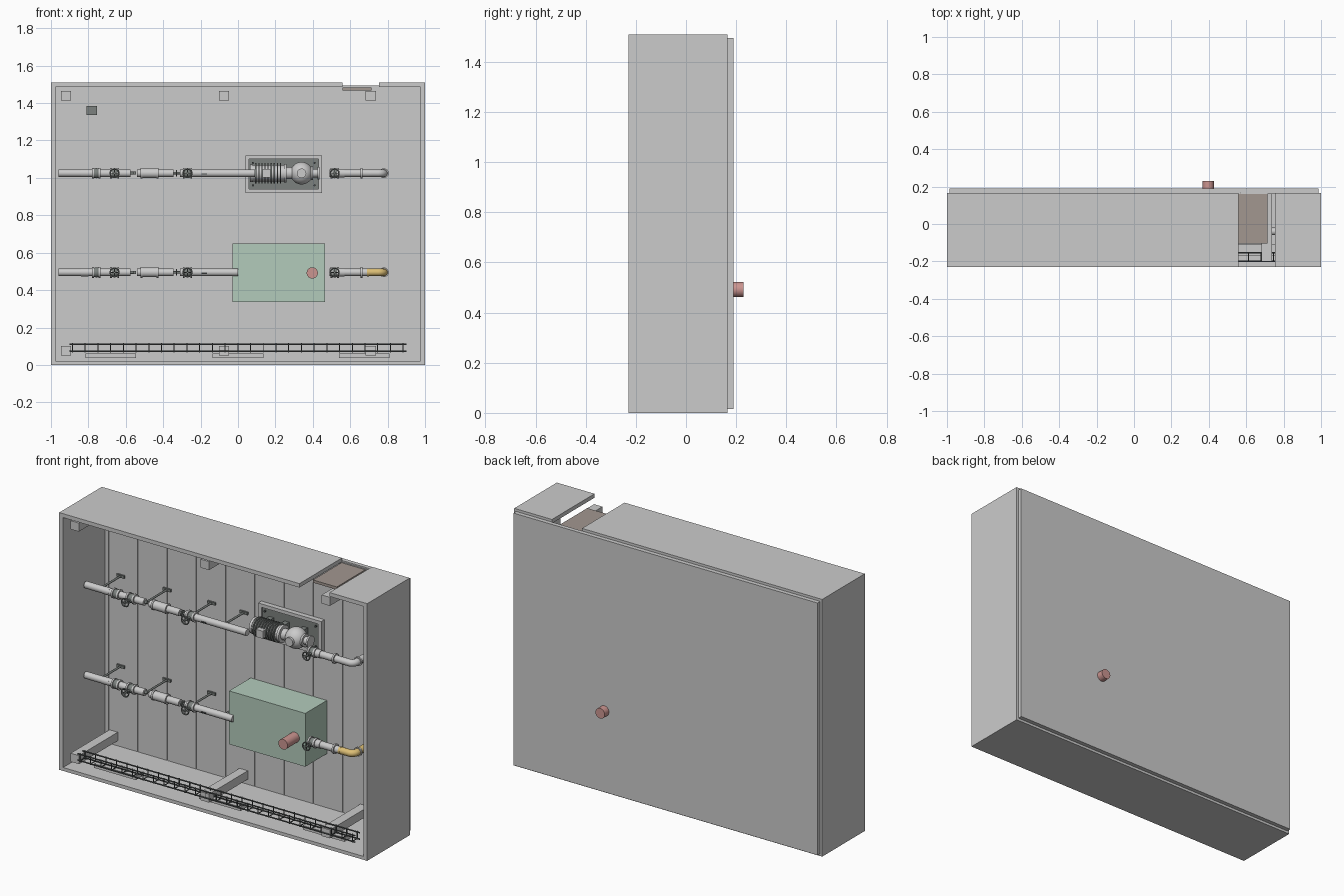
import bpy, bmesh, math
from mathutils import Vector, Matrix

if "Cube" in bpy.data.objects:
    bpy.data.objects.remove(bpy.data.objects["Cube"])

MATS = {}
COLORS = {"green": (0.45, 0.60, 0.50, 1), "pink": (0.60, 0.30, 0.28, 1), "amber": (0.72, 0.52, 0.18, 1),
          "brown": (0.36, 0.31, 0.28, 1), "dark": (0.20, 0.22, 0.21, 1), "black": (0.08, 0.09, 0.09, 1)}


def part(name, shapes, color=None, smooth=True):
    """One object from a list of functions that each add a shape to a bmesh."""
    bm = bmesh.new()
    for add in shapes:
        add(bm)
    me = bpy.data.meshes.new(name)
    bm.to_mesh(me)
    bm.free()
    ob = bpy.data.objects.new(name, me)
    bpy.context.collection.objects.link(ob)
    if color:
        if color not in MATS:
            MATS[color] = bpy.data.materials.new(color)
            MATS[color].diffuse_color = COLORS[color]
        me.materials.append(MATS[color])
    if smooth:
        bpy.ops.object.select_all(action='DESELECT')
        ob.select_set(True)
        bpy.context.view_layer.objects.active = ob
        bpy.ops.object.shade_smooth_by_angle(angle=math.radians(35))
    return ob


def box(x0, x1, y0, y1, z0, z1):
    m = Matrix.Translation(((x0 + x1) / 2, (y0 + y1) / 2, (z0 + z1) / 2)) @ Matrix.Diagonal((x1 - x0, y1 - y0, z1 - z0, 1))
    return lambda bm: bmesh.ops.create_cube(bm, size=1, matrix=m)


def rod(a, b, r, seg=24):
    a, b = Vector(a), Vector(b)
    d = b - a
    m = Matrix.Translation((a + b) / 2) @ d.to_track_quat('Z', 'Y').to_matrix().to_4x4()
    return lambda bm: bmesh.ops.create_cone(bm, cap_ends=True, segments=seg, radius1=r, radius2=r, depth=d.length, matrix=m)


def ball(c, r):
    return lambda bm: bmesh.ops.create_uvsphere(bm, u_segments=24, v_segments=16, radius=r, matrix=Matrix.Translation(c))


def ring(c, R, r, seg=24, sub=8):
    """Torus around the y axis."""
    def add(bm):
        v = [[bm.verts.new((c[0] + (R + r * math.cos(q)) * math.cos(p), c[1] + r * math.sin(q),
                            c[2] + (R + r * math.cos(q)) * math.sin(p)))
              for q in [2 * math.pi * j / sub for j in range(sub)]]
             for p in [2 * math.pi * i / seg for i in range(seg)]]
        for i in range(seg):
            for j in range(sub):
                k, l = (i + 1) % seg, (j + 1) % sub
                bm.faces.new((v[i][j], v[i][l], v[k][l], v[k][j]))
    return add


# Cabinet shell, open at the front, with a slot across the roof
Y0, Y1 = -0.23, 0.165
part("side_walls", [box(-1, -0.975, Y0, Y1, 0.015, 1.495), box(0.975, 1, Y0, Y1, 0.015, 1.495)], smooth=False)
part("floor_plate", [box(-1, 1, Y0, Y1, 0, 0.02)], smooth=False)
part("roof_plates", [box(-1, 0.56, Y0, Y1, 1.487, 1.51), box(0.755, 1, Y0, Y1, 1.487, 1.51)], smooth=False)
part("back_panel", [box(-0.987, 0.987, Y1, 0.19, 0.015, 1.495)], smooth=False)
part("back_planks", [box(max(-0.975, -1.14 + 0.19 * i), min(0.975, -1.14 + 0.19 * i + 0.186), 0.16, Y1, 0.02, 1.487)
                     for i in range(1, 12)] + [box(-0.975, -0.954, 0.16, Y1, 0.02, 1.487)], smooth=False)
part("roof_hatch", [box(0.56, 0.715, -0.105, Y1, 1.468, 1.484)], "brown", False)

# Cross beams at floor and ceiling
for name, z in (("floor_beams", 0.075), ("ceiling_beams", 1.44)):
    part(name, [box(x - 0.027, x + 0.027, -0.2, 0.16, z - 0.025, z + 0.025) for x in (-0.92, -0.075, 0.71)], smooth=False)

# Low floor lamps and small wall box
part("floor_strips", [box(x - 0.135, x + 0.135, -0.17, -0.11, 0.038, 0.062) for x in (-0.68, 0, 0.675)], smooth=False)
part("wall_box", [box(-0.81, -0.755, 0.1, 0.16, 1.335, 1.385)], "dark", False)

# Cable tray
rails = [rod((-0.9, y, z), (0.9, y, z), 0.004, 8) for y in (-0.2, -0.155) for z in (0.072, 0.11)]
for i in range(27):
    x = -0.885 + i * 0.068
    rails.append(rod((x, -0.2, 0.072), (x, -0.155, 0.072), 0.003, 6))
    rails += [rod((x, y, 0.067), (x, y, 0.116), 0.003, 6) for y in (-0.2, -0.155)]
part("cable_tray", rails, "black")

# Two pipe runs with flanges, valves and wall brackets
PY = -0.04
ELBOW_R = 0.03


def pipe_run(tag, z, end, elbow_color):
    X = lambda a, b, r: rod((a, PY, z), (b, PY, z), r)
    part(tag + "_pipe", [X(-0.96, -0.575, 0.02), X(-0.54, -0.345, 0.02), X(-0.31, end, 0.02), X(0.49, 0.70, 0.02),
                         X(-0.51, -0.43, 0.026), X(-0.84, -0.80, 0.021), X(0.54, 0.57, 0.023)])
    # flange collars in pairs and thin coupling stubs
    part(tag + "_flanges", [X(x - 0.005, x + 0.005, 0.029) for x in
                            (-0.775, -0.74, -0.68, -0.64, -0.515, -0.43, -0.29, -0.25, 0.50, 0.535, 0.66)])
    part(tag + "_stubs", [X(-0.58, -0.56, 0.008), X(-0.35, -0.305, 0.006), X(-0.332, -0.326, 0.018)], "dark")
    # valves with handwheels facing the front
    valves = [ball((-0.757, PY, z), 0.027)]
    for x in (-0.66, -0.27, 0.517):
        hub = (x, PY - 0.065, z)
        valves += [ball((x, PY, z), 0.026), rod((x, PY, z), (x, PY - 0.075, z), 0.006, 12), ring(hub, 0.023, 0.004)]
        valves += [rod((x - 0.023 * c, hub[1], z - 0.023 * s), (x + 0.023 * c, hub[1], z + 0.023 * s), 0.0025, 6)
                   for c, s in ((1, 0), (0, 1))]
    part(tag + "_valves", valves, "dark")
    part(tag + "_gauge", [box(-0.195, -0.165, PY - 0.026, PY - 0.016, z - 0.008, z - 0.002)], "black", False)
    # brackets reaching to the back wall
    arms = []
    for x in (-0.87, -0.57, -0.28, -0.07):
        arms += [rod((x, PY, z), (x, 0.16, z), 0.006, 12), box(x - 0.025, x + 0.025, 0.15, 0.16, z - 0.008, z + 0.008)]
    part(tag + "_brackets", arms, "dark")
    # elbow turning toward the back wall
    cu = bpy.data.curves.new(tag + "_elbow", 'CURVE')
    cu.dimensions, cu.bevel_depth, cu.bevel_resolution, cu.use_fill_caps = '3D', 0.02, 4, True
    pts = [(0.70, PY, z)] + [(0.78 - ELBOW_R + ELBOW_R * math.sin(a), PY + ELBOW_R - ELBOW_R * math.cos(a), z)
                             for a in [math.pi / 16 * i for i in range(9)]] + [(0.78, 0.16, z)]
    sp = cu.splines.new('POLY')
    sp.points.add(len(pts) - 1)
    for p, co in zip(sp.points, pts):
        p.co = (*co, 1)
    if elbow_color:
        part(tag + "_elbow_tint", [X(0.69, 0.70, 0.021)], elbow_color)
        cu.materials.append(MATS[elbow_color])
    bpy.context.collection.objects.link(bpy.data.objects.new(tag + "_elbow", cu))
    part(tag + "_elbow_collar", [rod((0.78, -0.005, z), (0.78, 0.005, z), 0.026)])


pipe_run("upper", 1.025, 0.09, None)
pipe_run("lower", 0.495, 0.0, "amber")

# Pump on a framed wall plate
Z, Y = 1.025, 0.055
part("pump_frame", [box(0.04, 0.45, 0.13, 0.16, 0.92, 0.94), box(0.04, 0.45, 0.13, 0.16, 1.10, 1.12),
                    box(0.04, 0.06, 0.13, 0.16, 0.94, 1.10), box(0.43, 0.45, 0.13, 0.16, 0.94, 1.10)], smooth=False)
part("pump_plate", [box(0.06, 0.43, 0.14, 0.16, 0.94, 1.10)], "dark", False)
part("pump_bolts", [rod((x, 0.13, z), (x, 0.142, z), 0.006, 6) for x in (0.08, 0.41) for z in (0.96, 1.08)], "black")
P = lambda a, b, r: rod((a, Y, Z), (b, Y, Z), r)
part("pump_motor", [P(0.07, 0.245, 0.043), P(0.065, 0.08, 0.047), P(0.245, 0.26, 0.05), P(0.25, 0.32, 0.032)])
part("motor_fins", [P(0.092 + 0.0165 * i, 0.098 + 0.0165 * i, 0.055) for i in range(9)], "dark")
part("motor_terminal_box", [box(0.13, 0.175, Y - 0.075, Y - 0.03, Z - 0.022, Z + 0.022)], smooth=False)
part("pump_feet", [box(x - 0.015, x + 0.015, Y, 0.14, Z - 0.03, Z + 0.03) for x in (0.12, 0.22, 0.34)], "dark", False)
part("pump_casing", [ball((0.34, Y, Z), 0.06), rod((0.34, Y - 0.068, Z), (0.34, Y, Z), 0.025)])
part("pump_outlet", [P(0.37, 0.435, 0.022), P(0.39, 0.40, 0.036), P(0.425, 0.435, 0.034)])

# Equipment housing around the lower run and its through duct
part("housing", [box(-0.03, 0.465, PY, 0.165, 0.337, 0.65)], "green", False)
part("through_duct", [rod((0.397, -0.15, 0.492), (0.397, 0.23, 0.492), 0.03, 32)], "pink")

for m in bpy.data.materials:
    if m.users and not m.is_grease_pencil:
        m.use_nodes = True
        m.node_tree.nodes["Principled BSDF"].inputs["Base Color"].default_value = m.diffuse_color
